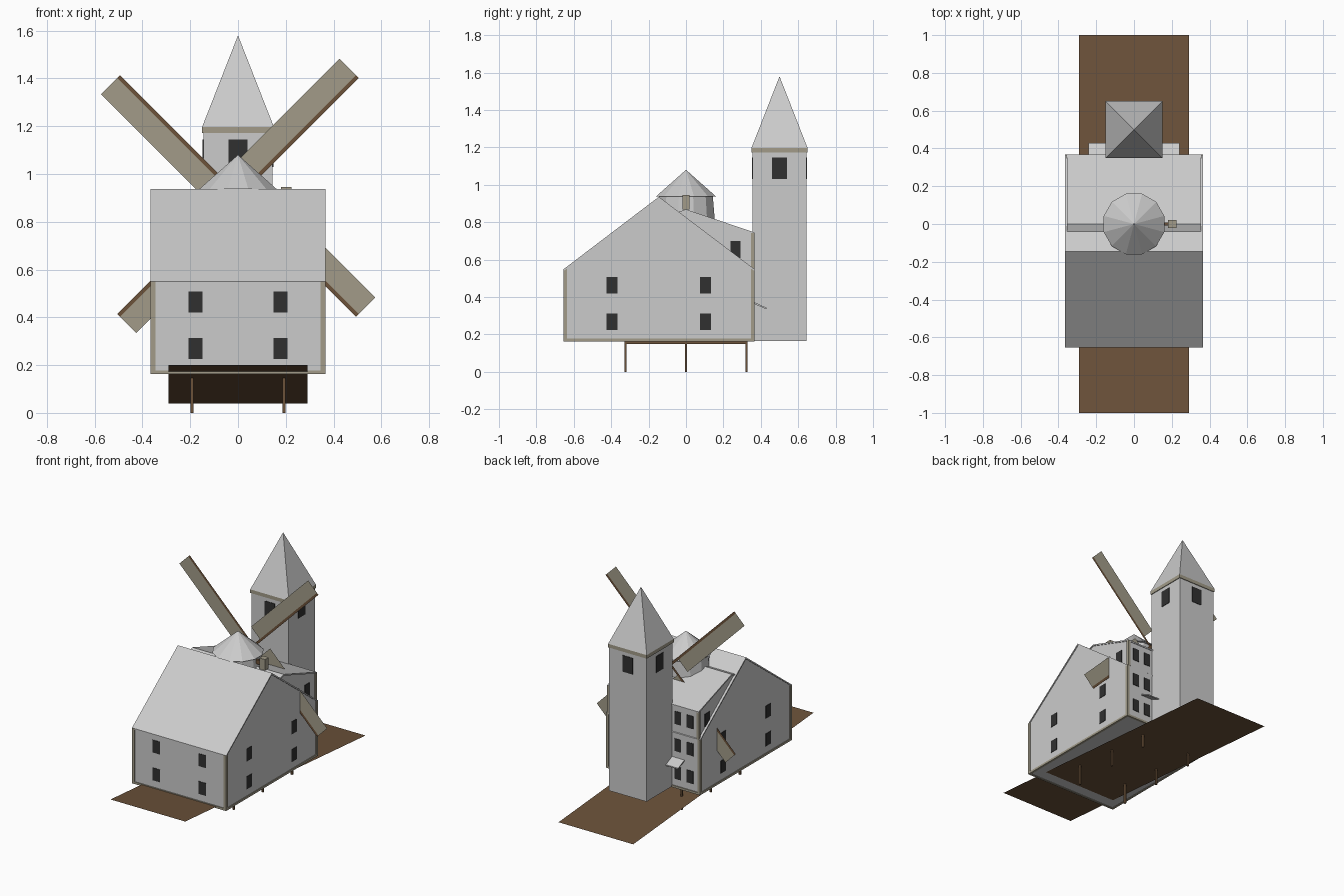
import bpy, bmesh, math
from mathutils import Vector

if "Cube" in bpy.data.objects:
    bpy.data.objects.remove(bpy.data.objects["Cube"])


def material(name, rgb):
    m = bpy.data.materials.new(name)
    m.diffuse_color = (*rgb, 1)
    m.use_nodes = True
    m.node_tree.nodes["Principled BSDF"].inputs["Base Color"].default_value = m.diffuse_color
    return m


BROWN = material("brown_wood", (0.15, 0.085, 0.042))
BEIGE = material("beige_trim", (0.36, 0.33, 0.25))
DARK = material("dark_glass", (0.03, 0.03, 0.03))


def finish(name, bm, mat=None, fix=True):
    if fix:
        bmesh.ops.recalc_face_normals(bm, faces=bm.faces)
    me = bpy.data.meshes.new(name)
    bm.to_mesh(me)
    bm.free()
    if mat:
        me.materials.append(mat)
    ob = bpy.data.objects.new(name, me)
    bpy.context.collection.objects.link(ob)
    return ob


def box(name, lo, hi, mat=None):
    bm = bmesh.new()
    bmesh.ops.create_cube(bm, size=1)
    for v in bm.verts:
        v.co = Vector([(a + b) / 2 + c * (b - a) for a, b, c in zip(lo, hi, v.co)])
    return finish(name, bm, mat)


def prism(name, profile, x0, x1, mat=None):
    """Extrude a (y, z) outline along x."""
    bm = bmesh.new()
    f = bm.faces.new([bm.verts.new((x0, y, z)) for y, z in profile])
    ext = bmesh.ops.extrude_face_region(bm, geom=[f])["geom"]
    vs = [g for g in ext if isinstance(g, bmesh.types.BMVert)]
    bmesh.ops.translate(bm, verts=vs, vec=(x1 - x0, 0, 0))
    return finish(name, bm, mat)


def cone(name, sides, r0, r1, z0, z1, centre=(0, 0), turn=0.0):
    bm = bmesh.new()
    bmesh.ops.create_cone(bm, cap_ends=True, segments=sides, radius1=r0, radius2=r1, depth=z1 - z0)
    ob = finish(name, bm)
    ob.location = (*centre, (z0 + z1) / 2)
    ob.rotation_euler.z = turn
    return ob


def sheet(name, pts, mat):
    bm = bmesh.new()
    bm.faces.new([bm.verts.new(p) for p in pts])
    return finish(name, bm, mat, fix=False)


# sloping ground sheet
sheet("ground_board", [(-.29, -1, .2), (.29, -1, .2), (.29, 1, .04), (-.29, 1, .04)], BROWN)

# stilts and bearers
for sx in (-.193, .193):
    box("bearer", (sx - .006, -.33, .148), (sx + .006, .33, .165), BROWN)
    for y in (-.323, 0, .323):
        box("stilt", (sx - .006, y - .006, 0), (sx + .006, y + .006, .16), BROWN)

# main house body and steep roof
B = .165
prism("main_house", [(-.65, B), (.36, B), (.36, .55), (-.145, .926), (-.65, .55)], -.361, .361)
prism("main_roof", [(-.653, .55), (-.145, .936), (.365, .55), (.365, .54), (-.145, .924), (-.653, .54)],
      -.366, .366)

# rear house with a low gable roof
prism("rear_house", [(-.36, B + .001), (.361, B + .001), (.361, .74), (0, .862), (-.36, .74)], -.35, .35)
prism("rear_roof", [(-.365, .745), (0, .869), (.367, .745), (.367, .735), (0, .859), (-.365, .735)],
      -.355, .355)

# corner trim and sills
for s in (-1, 1):
    def side(name, xa, xb, y0, y1, z0, z1):
        a, b = sorted((s * xa, s * xb))
        box(name, (a, y0, z0), (b, y1, z1), BEIGE)
    side("front_corner_trim", .345, .366, -.655, -.635, B, .55)
    side("back_corner_trim", .345, .366, .347, .367, B, .55)
    side("upper_corner_trim", .338, .357, .347, .367, .55, .742)
    side("side_sill", .35, .366, -.655, .367, B - .003, .177)
box("front_sill", (-.366, -.655, B - .003), (.366, -.64, .177), BEIGE)
box("back_sill", (-.366, .352, B - .003), (.366, .367, .177), BEIGE)


# windows
def window(cx, cy, z0, z1, w, along_x):
    dx, dy = (w / 2, .003) if along_x else (.003, w / 2)
    box("window", (cx - dx, cy - dy, z0), (cx + dx, cy + dy, z1), DARK)


for s in (-1, 1):
    for z0, z1 in ((.225, .313), (.42, .508)):
        window(s * .178, -.65, z0, z1, .058, True)
        for y in (-.395, .105):
            window(s * .361, y, z0, z1, .058, False)
        for x in (.19, .285):
            window(s * x, .361, z0, z1, .05, True)
    for x in (.19, .285):
        window(s * x, .361, .61, .7, .05, True)
    window(s * .35, .265, .61, .7, .055, False)

# porch canopy at the back
prism("porch_canopy", [(.36, .365), (.43, .335), (.43, .343), (.36, .375)], -.24, .24)

# round mill tower with cone cap
cone("mill_body", 12, .215, .148, B, .945, turn=math.pi / 12)
cone("mill_cap", 12, .166, 0, .938, 1.08, turn=math.pi / 12)
box("mill_shaft", (.13, -.008, .89), (.19, .008, .92), BROWN)
box("mill_hub", (.18, -.02, .868), (.224, .02, .945), BEIGE)

# four flat sails, each a spar strip and a cloth strip
CY, CZ = .17, .908
for k in range(4):
    a = math.radians(45 + 90 * k)
    u, v = Vector((math.cos(a), 0, math.sin(a))), Vector((-math.sin(a), 0, math.cos(a)))
    c = Vector((0, CY, CZ))

    def strip(name, r0, r1, w0, w1, mat):
        sheet(name, [c + u * r + v * w for r, w in ((r0, w0), (r1, w0), (r1, w1), (r0, w1))], mat)
    strip("sail_spar", 0, .707, -.008, .008, BROWN)
    strip("sail_cloth", .08, .707, .008, .105, BEIGE)

# square spire tower at the back
box("spire_tower", (-.145, .355, B), (.145, .645, 1.175))
box("spire_cornice", (-.15, .35, 1.172), (.15, .65, 1.197), BEIGE)
cone("spire_roof", 4, .15 * math.sqrt(2), 0, 1.197, 1.58, (0, .5), math.pi / 4)
for s in (-1, 1):
    window(0, .5 + s * .145, 1.03, 1.145, .078, True)
    window(s * .145, .5, 1.03, 1.145, .078, False)
